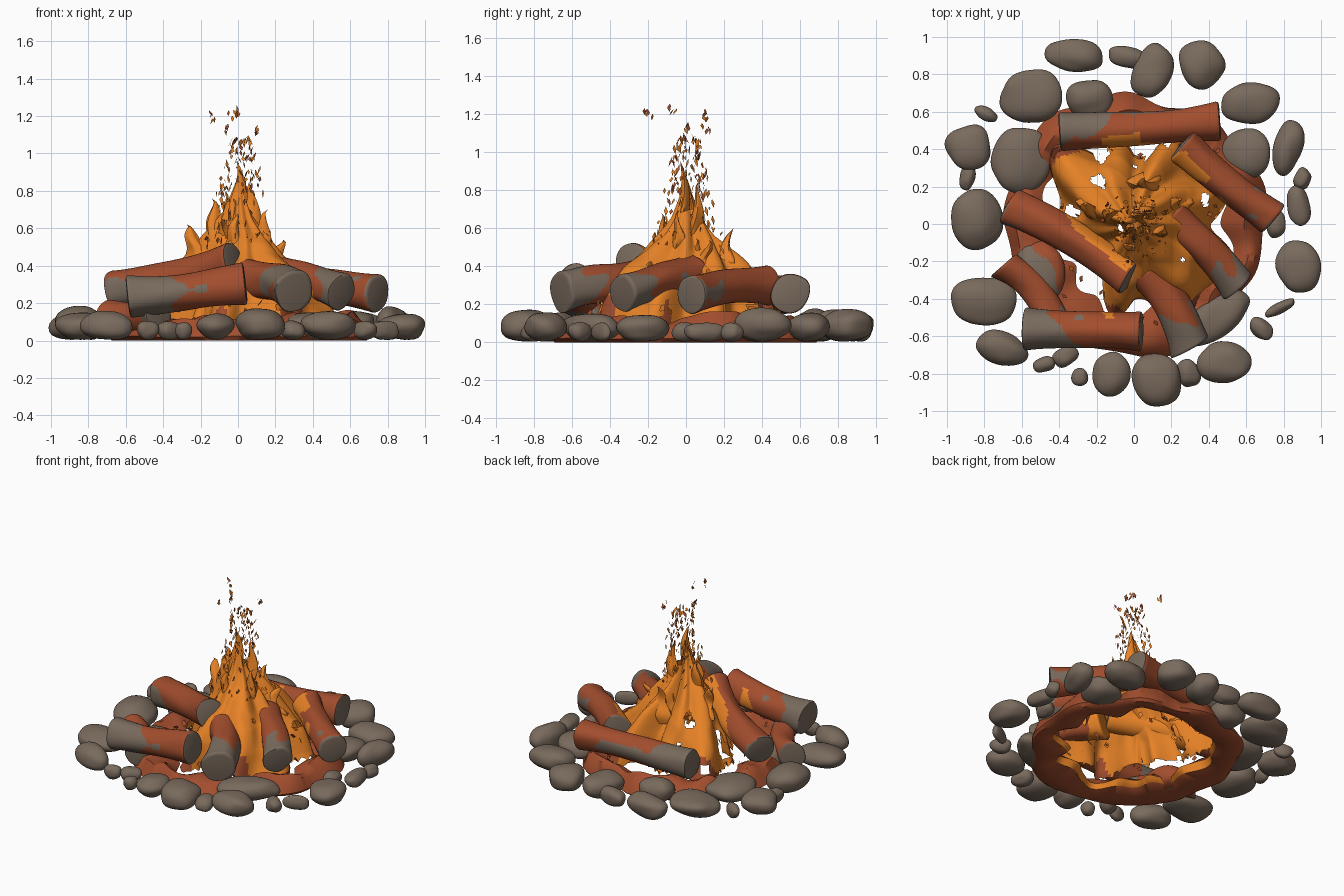
import bpy, bmesh, math, random
from mathutils import Vector, noise, Matrix

if "Cube" in bpy.data.objects:
    bpy.data.objects.remove(bpy.data.objects["Cube"])

random.seed(7)
TAU = 2 * math.pi


def material(name, col):
    m = bpy.data.materials.new(name)
    m.diffuse_color = (*col, 1)
    m.use_nodes = True
    m.node_tree.nodes["Principled BSDF"].inputs["Base Color"].default_value = m.diffuse_color
    return m


GREY = material("stone grey", (0.190, 0.143, 0.108))
RED = material("ember red", (0.36, 0.075, 0.027))
ORANGE = material("flame orange", (0.80, 0.225, 0.02))


def finish(bm, name, mats, smooth=True, angle=50):
    me = bpy.data.meshes.new(name)
    bm.to_mesh(me)
    bm.free()
    ob = bpy.data.objects.new(name, me)
    bpy.context.collection.objects.link(ob)
    for m in mats:
        me.materials.append(m)
    if smooth:
        bpy.context.view_layer.objects.active = ob
        ob.select_set(True)
        bpy.ops.object.shade_smooth_by_angle(angle=math.radians(angle))
        ob.select_set(False)
    return ob


def interp(pts, t):
    for (a, va), (b, vb) in zip(pts, pts[1:]):
        if t <= b:
            return va + (vb - va) * (t - a) / (b - a)
    return pts[-1][1]


# Stones: x, y, half length, half width, turn in degrees
STONES = [(-.32, .90, .155, .085, -5), (.10, .82, .10, .14, -25), (-.03, .89, .11, .055, -10),
          (.36, .85, .12, .125, 30), (.62, .65, .145, .115, 0), (-.55, .68, .165, .14, 0),
          (-.24, .67, .12, .10, 0), (-.60, .34, .15, .185, -15), (-.88, .41, .12, .12, 20),
          (-.84, .02, .14, .155, 0), (-.81, -.41, .17, .125, 0), (-.71, -.66, .14, .085, -20),
          (-.50, -.25, .13, .17, 10), (-.12, -.80, .10, .12, 0), (.12, -.83, .13, .14, 10),
          (.48, -.74, .145, .105, -5), (.88, -.23, .12, .14, 10), (.82, .41, .08, .14, -15),
          (.60, .38, .13, .13, 0), (.44, -.50, .21, .10, 38)]
PEBBLES = [(-.89, .25, .04, .07, -10), (-.79, .59, .065, .035, -25), (.29, -.80, .06, .075, 20),
           (-.29, -.82, .045, .045, 0), (-.48, -.75, .06, .04, 15), (.88, .10, .06, .11, 10),
           (.90, .24, .045, .06, -25), (.68, -.56, .05, .07, 40), (.78, -.45, .085, .03, 25),
           (-.37, -.71, .07, .05, 30), (.76, 0, .05, .07, 0)]


def stone(name, x, y, rx, ry, turn, h):
    bm = bmesh.new()
    bmesh.ops.create_icosphere(bm, subdivisions=4, radius=1)
    seed = Vector((x * 9, y * 9, 3))
    for v in bm.verts:
        p = v.co.copy()
        k = 1 + 0.18 * noise.noise(p * 0.9 + seed)
        # slightly boxy pebble shape
        q = Vector([math.copysign(abs(c) ** 0.9, c) for c in p]) * k
        v.co = Vector((q.x * rx, q.y * ry, q.z * h))
    bmesh.ops.rotate(bm, verts=bm.verts, matrix=Matrix.Rotation(math.radians(turn), 3, 'Z'))
    low = min(v.co.z for v in bm.verts)
    bmesh.ops.translate(bm, verts=bm.verts, vec=(x, y, 0.004 - low))
    # inner stones glow red on the fire side
    for f in bm.faces:
        c = f.calc_center_median()
        f.material_index = int(math.hypot(c.x, c.y) + .1 * noise.noise(c * 6) < .52)
    finish(bm, name, [GREY, RED])


for i, s in enumerate(STONES):
    stone(f"ring_stone_{i}", *s, 0.076 + 0.010 * math.sin(i * 2.3))
for i, s in enumerate(PEBBLES):
    stone(f"pebble_{i}", *s, 0.05)

# Logs: start (outer end), end, radius, sideways bend, vertical bend, share of grey
LOGS = [((-.40, .495, .25), (.46, .55, .255), .096, .015, .0, .22),
        ((-.67, .09, .27), (-.02, -.29, .42), .096, -.03, -.01, .0),
        ((-.59, -.56, .235), (.04, -.575, .305), .103, .0, -.01, .35),
        ((.75, .03, .25), (.26, .43, .30), .093, -.02, .02, .05),
        ((.55, -.34, .255), (.18, .05, .365), .094, .02, .01, .28),
        ((.30, -.66, .26), (.06, -.24, .32), .105, .03, .02, .28),
        ((-.42, -.54, .12), (-.70, -.22, .12), .085, .04, .0, .1)]


def log(i, a, b, r, bend, lift, grey, n=40, segs=50):
    bm = bmesh.new()
    a, b = Vector(a), Vector(b)
    d = (b - a).normalized()
    side = d.cross(Vector((0, 0, 1))).normalized()
    up = side.cross(d)
    rings = []
    steps = [(0, .80), (.006, .95)] + [(k / segs, 1) for k in range(1, segs)] + [(.994, .95), (1, .80)]
    for t, k in steps:
        arc = math.sin(math.pi * t)
        c = a.lerp(b, t) + side * bend * arc + Vector((0, 0, lift * arc))
        flare = 1 + 0.10 * abs(2 * t - 1) ** 4 - 0.05 * arc
        ring = []
        for j in range(n):
            th = TAU * j / n
            o = side * math.cos(th) + up * math.sin(th)
            w = 1 + 0.16 * noise.noise(o * 0.9 + d * t * 2 + Vector((i * 5, 0, 0)))
            ring.append(bm.verts.new(c + o * r * k * flare * w))
        rings.append(ring)
    for p, q in zip(rings, rings[1:]):
        for j in range(n):
            bm.faces.new((p[j], p[(j + 1) % n], q[(j + 1) % n], q[j]))
    caps = [bm.faces.new(rings[0][::-1]), bm.faces.new(rings[-1])]
    bmesh.ops.recalc_face_normals(bm, faces=bm.faces)
    # Grey cut ends and cold outer patches, orange near the fire, red between
    for f in bm.faces:
        c = f.calc_center_median()
        t = (c - a).dot(d) / (b - a).length
        wob = noise.noise(c * 7 + Vector((i, 0, 0)))
        radial = math.hypot(c.x, c.y)
        inward = -(f.normal.x * c.x + f.normal.y * c.y) / max(radial, .01)
        if f in caps or t < .006 or t > .994:
            f.material_index = 2 if radial < .25 and i != 1 else 0
        elif radial + .10 * wob - .10 * inward + .08 * f.normal.z < .31 + .08 * (i == 0) and \
                (i != 1 or f.normal.z < -.2):
            f.material_index = 2
        elif inward > .3 and radial < .46 + .2 * wob:
            f.material_index = 2
        elif t + .5 * wob + .25 * inward < grey:
            f.material_index = 0
        elif i == 0 and inward < -.75 and .5 * wob > -.12 and abs(f.normal.z) < .5:
            f.material_index = 0
        else:
            f.material_index = 1
    finish(bm, f"log_{i}", [GREY, RED, ORANGE])


for i, spec in enumerate(LOGS):
    log(i, *spec)

# Glowing ash bed: lumpy closed ring, orange on the inner lip
bm = bmesh.new()
N = 160
section = [(0, .06), (.25, .10), (.55, .13), (.8, .10), (1, .02), (.9, .0), (.5, .0), (.1, .02)]
loops = []
for j in range(N):
    u = Vector((math.cos(TAU * j / N), math.sin(TAU * j / N), 0))
    r0 = .48 + .16 * noise.noise(u * 2.6)
    r1 = .70 + .08 * noise.noise(u * 2.1 + Vector((4, 4, 0)))
    loop = []
    for s, z in section:
        p = u * (r0 + (r1 - r0) * s)
        p.z = z * (1 + .5 * noise.noise(p * 6 + Vector((0, 0, z * 9))))
        loop.append(bm.verts.new(p))
    loops.append(loop)
for j in range(N):
    p, q = loops[j], loops[(j + 1) % N]
    for k in range(8):
        bm.faces.new((p[k], q[k], q[(k + 1) % 8], p[(k + 1) % 8])).material_index = int(k == 7)
bmesh.ops.recalc_face_normals(bm, faces=bm.faces)
finish(bm, "ash_bed", [RED, ORANGE])

# Main flame: folded, torn tent whose reach changes with direction, red at its far foot
REACH = [.46, .46, .54, .50, .36, .47, .57, .48, .35, .27, .27, .45, .42, .52, .58, .53, .46]
HEIGHT = [(0, .88), (.06, .79), (.15, .67), (.28, .57), (.45, .47), (.65, .38), (.85, .25), (1, .06)]
reach = [(k / 16, v) for k, v in enumerate(REACH)]
bm = bmesh.new()
N, M = 180, 44
grid = []
for k in range(M + 1):
    s = 1 - k / M * .985
    row = []
    for j in range(N):
        f = j / N
        th = TAU * f + .15 * (1 - s)
        u = Vector((math.cos(th), math.sin(th), 0))
        fold = 1 + .11 * math.sin(9 * th + 5 * s) + .16 * noise.noise(u * 3 + Vector((0, 0, s * 2)))
        p = u * interp(reach, f) * s * fold
        p.z = interp(HEIGHT, s) * (1 + .14 * noise.noise(p * 5 + Vector((2, 7, 0))))
        if k == 0:
            p.z += .07 * random.random()
        row.append(bm.verts.new(p))
    grid.append(row)
for k in range(M):
    for j in range(N):
        quad = (grid[k][j], grid[k][(j + 1) % N], grid[k + 1][(j + 1) % N], grid[k + 1][j])
        c = sum((v.co for v in quad), Vector()) / 4
        # torn holes low down and near the tip
        tear = noise.noise(Vector((c.x * 9, c.y * 9, c.z * 4)))
        if tear > (.52 if .2 < c.z < .7 else .3):
            continue
        edge = .50 + .12 * noise.noise(Vector((c.x * 5, c.y * 5, 5)))
        bm.faces.new(quad).material_index = int(math.hypot(c.x, c.y) > edge)
bmesh.ops.delete(bm, geom=[v for v in bm.verts if not v.link_faces], context='VERTS')
finish(bm, "flame_body", [ORANGE, RED], angle=60)

# Flame tongues: x, y, base z, tip z, radius, lean x, lean y
TONGUES = [(-.20, .08, .40, .62, .10, -.07, .02), (-.11, .06, .44, .76, .085, -.03, -.01),
           (.01, -.01, .48, .96, .08, -.02, -.02), (.06, .04, .45, .85, .085, .0, .03),
           (.10, -.05, .40, .70, .085, .06, .02), (.06, .20, .34, .60, .10, .0, .05),
           (-.02, -.10, .42, .68, .075, .02, -.03), (.19, .10, .34, .54, .09, .05, .02)]
for i, (x, y, z0, z1, r, lx, ly) in enumerate(TONGUES):
    bm = bmesh.new()
    n, m = 16, 16
    rows = []
    for k in range(m):
        t = k / m
        w = r * (1 - t) ** .9 * (1 + .15 * math.sin(t * 9 + i))
        cx = x + lx * t * t + .015 * math.sin(7 * t + i)
        cy = y + ly * t * t + .015 * math.cos(6 * t + i)
        rows.append([bm.verts.new((cx + w * math.cos(a) * (1 + .25 * math.sin(3 * a + i)),
                                   cy + .7 * w * math.sin(a), z0 + (z1 - z0) * t))
                     for a in (TAU * j / n + t for j in range(n))])
    tip = bm.verts.new((x + lx, y + ly, z1))
    for p, q in zip(rows, rows[1:]):
        for j in range(n):
            bm.faces.new((p[j], p[(j + 1) % n], q[(j + 1) % n], q[j]))
    for j in range(n):
        bm.faces.new((rows[-1][j], rows[-1][(j + 1) % n], tip))
    finish(bm, f"flame_tongue_{i}", [ORANGE])


# Sparks: thin torn flakes rising from the flame
def flake(bm, p, w, h, mat):
    th = random.random() * TAU
    s = Vector((math.cos(th), math.sin(th), random.uniform(-.4, .4))) * w
    u = Vector((random.uniform(-.4, .4), random.uniform(-.4, .4), 1)) * h
    b = Vector((-s.y, s.x, 0)) * .5
    v = [bm.verts.new(q) for q in (p - s, p - u + b, p + s * .8, p + u * .9 - b)]
    for tri in ((0, 1, 2), (0, 2, 3)):
        bm.faces.new([v[k] for k in tri]).material_index = mat


bm = bmesh.new()
for i in range(200):
    z = .48 + .60 * random.random()
    spread = interp([(.48, .24), (.6, .18), (.8, .14), (1.1, .06)], z)
    a = random.random() * TAU
    q = spread * random.uniform(.5, 1)
    flake(bm, Vector((.02 + q * math.cos(a), .01 + q * math.sin(a), z)), random.uniform(.005, .013),
          random.uniform(.010, .030), 1 if random.random() < .3 else 0)
for cx, cy, cz in [(-.13, .10, 1.20), (-.02, -.08, 1.22), (-.03, -.20, 1.20), (.11, .11, 1.13), (-.06, .02, 1.13)]:
    for k in range(4):
        o = Vector([random.uniform(-.025, .025) for _ in range(3)])
        flake(bm, Vector((cx, cy, cz)) + o, .013, .018, k % 2)
# Low scraps among the logs
for i in range(60):
    a, q = random.random() * TAU, random.uniform(.25, .6)
    flake(bm, Vector((q * math.cos(a), q * math.sin(a), random.uniform(.06, .25))), .02, .02, i % 2)
finish(bm, "sparks", [ORANGE, RED], smooth=False)
